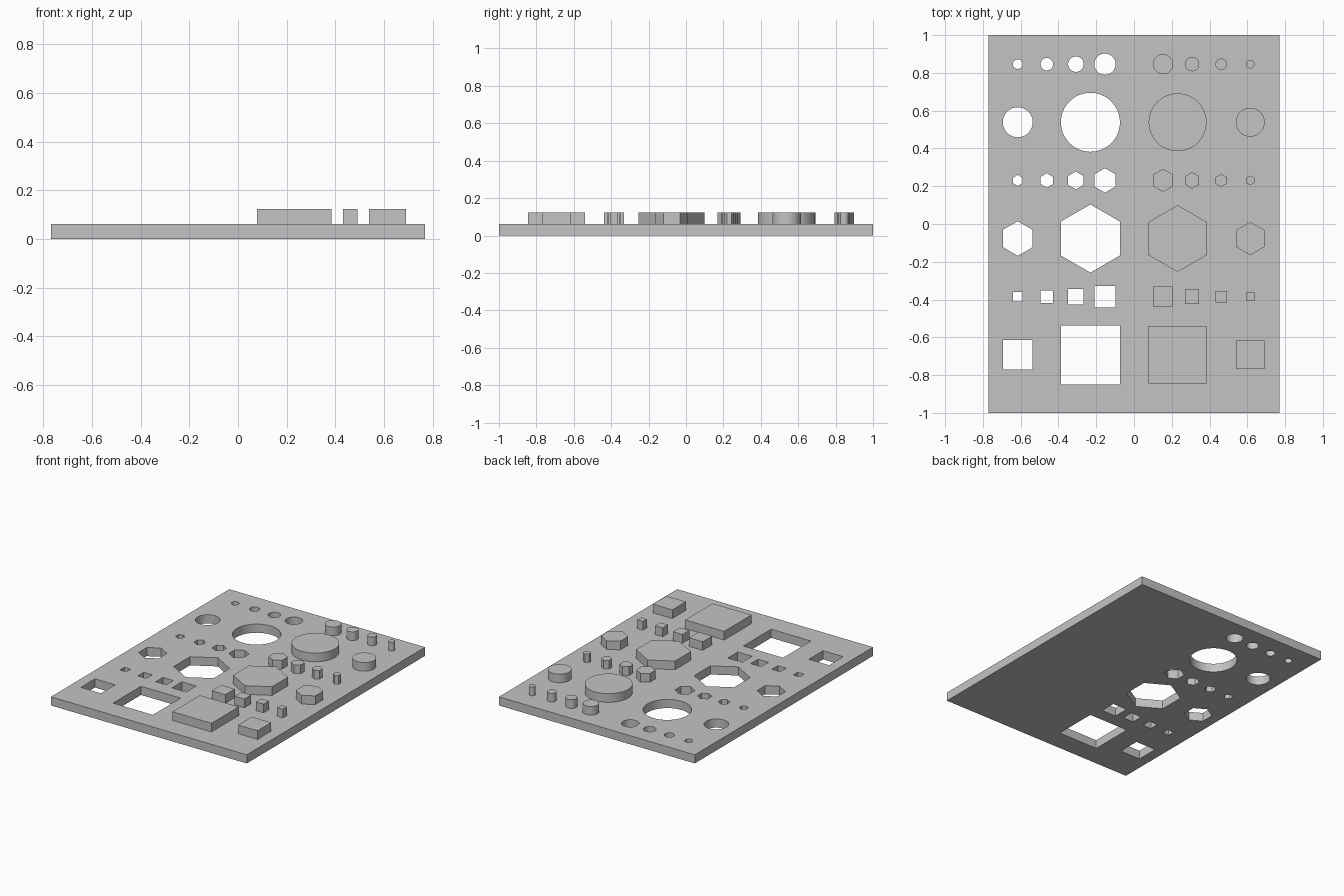
import bpy, bmesh, math

default = bpy.data.objects.get("Cube")
if default:
    bpy.data.objects.remove(default, do_unlink=True)

MM = 2 / 130            # the plate is 100 x 130 x 4 mm
THICK, PEG_TOP = 4, 8
PEG_TRIM, HOLE_GAP = 0.1, 0.3

grey = bpy.data.materials.new("plain_grey")
grey.use_nodes = True
colour = (0.55, 0.55, 0.55, 1)
grey.diffuse_color = colour
grey.node_tree.nodes["Principled BSDF"].inputs["Base Color"].default_value = colour


def prism(bm, sides, width, x, y, low, high):
    """Upright prism; width is measured across its flats."""
    radius = width / 2 / math.cos(math.pi / sides)
    if sides > 6:
        radius = width / 2
    turn = math.pi / 4 if sides == 4 else math.pi / 2
    ring = []
    for i in range(sides):
        a = turn + 2 * math.pi * i / sides
        ring.append(bm.verts.new(((x + radius * math.cos(a)) * MM,
                                  (y + radius * math.sin(a)) * MM, low * MM)))
    face = bm.faces.new(ring)
    top = bmesh.ops.extrude_face_region(bm, geom=[face])["geom"]
    for v in top:
        if isinstance(v, bmesh.types.BMVert):
            v.co.z = high * MM


def make_object(name, bm):
    bmesh.ops.recalc_face_normals(bm, faces=bm.faces)
    mesh = bpy.data.meshes.new(name)
    bm.to_mesh(mesh)
    bm.free()
    mesh.materials.append(grey)
    obj = bpy.data.objects.new(name, mesh)
    bpy.context.collection.objects.link(obj)
    return obj


def smooth(obj):
    bpy.ops.object.select_all(action='DESELECT')
    obj.select_set(True)
    bpy.context.view_layer.objects.active = obj
    bpy.ops.object.shade_smooth_by_angle(angle=math.radians(30))


# Each shape: name, sides, y of the small row, y of the big row
shapes = [("round", 64, 55, 35), ("hex", 6, 15, -5), ("square", 4, -25, -45)]
small = [(40, 3), (30, 4), (20, 5), (10, 7)]
big = [(40, 10), (15, 20)]

# Pegs on the left half, matching holes gathered on the right half
holes = bmesh.new()
for name, sides, small_y, big_y in shapes:
    for row, y in ((small, small_y), (big, big_y)):
        for x, width in row:
            bm = bmesh.new()
            prism(bm, sides, width - PEG_TRIM, x, y, THICK, PEG_TOP)
            peg = make_object(f"{name}_peg_{width}", bm)
            if sides > 6:
                smooth(peg)
            prism(holes, sides, width + HOLE_GAP, -x, y, -1, THICK + 1)
cutter = make_object("hole_cutter", holes)
cutter.hide_render = True

# Base plate with the holes cut through
bm = bmesh.new()
bmesh.ops.create_cube(bm, size=1)
for v in bm.verts:
    v.co = (v.co.x * 100 * MM, v.co.y * 130 * MM, (v.co.z + 0.5) * THICK * MM)
plate = make_object("base_plate", bm)
cut = plate.modifiers.new("holes", 'BOOLEAN')
cut.operation = 'DIFFERENCE'
cut.solver = 'EXACT'
cut.object = cutter
bpy.ops.object.select_all(action='DESELECT')
plate.select_set(True)
bpy.context.view_layer.objects.active = plate
bpy.ops.object.modifier_apply(modifier=cut.name)
bpy.data.objects.remove(cutter, do_unlink=True)
smooth(plate)
